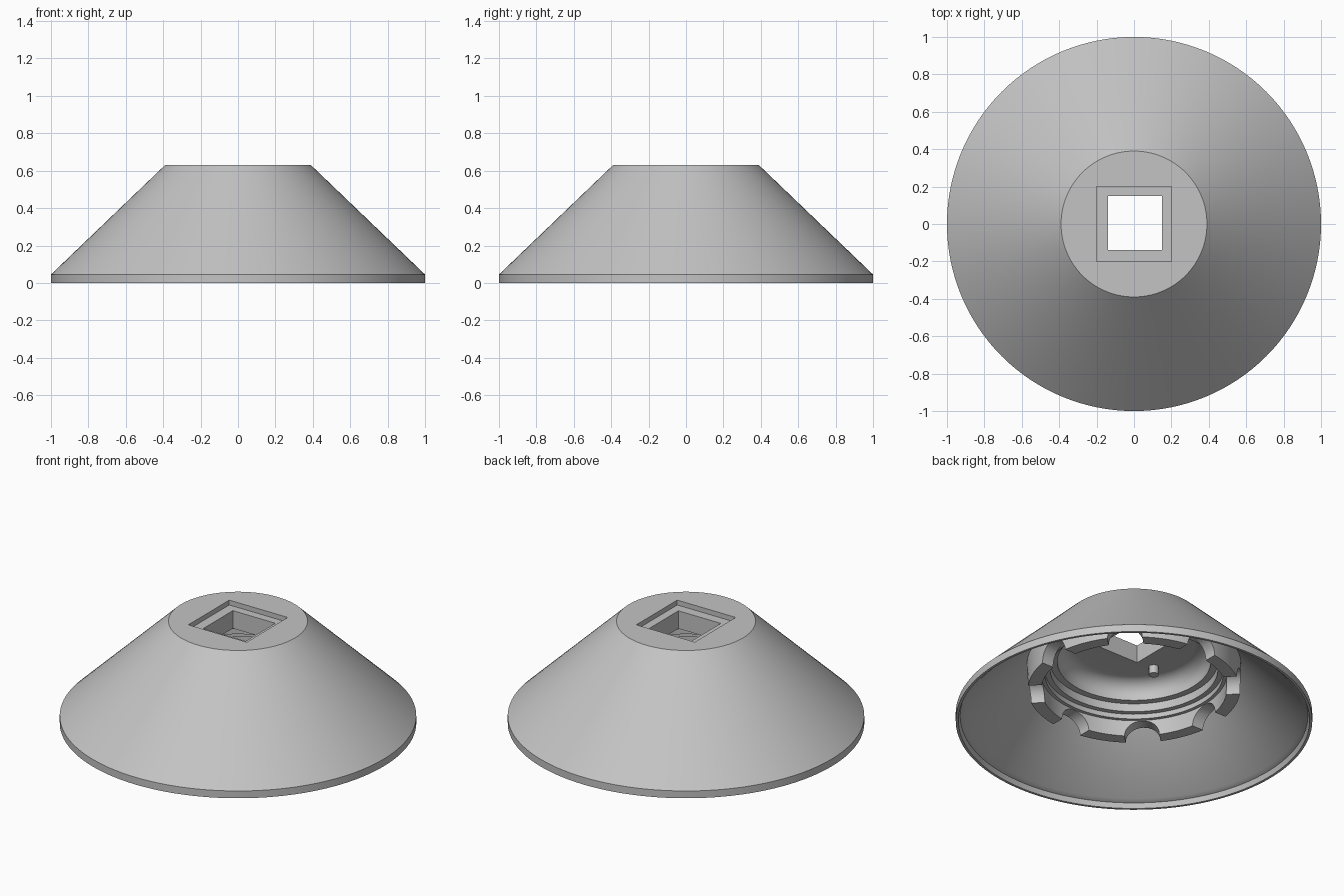
import bpy, bmesh, math
from mathutils import Matrix, Vector

cube = bpy.data.objects.get("Cube")
if cube:
    bpy.data.objects.remove(cube, do_unlink=True)

grey = bpy.data.materials.new("light grey")
grey.use_nodes = True
grey.diffuse_color = (0.55, 0.55, 0.55, 1)
grey.node_tree.nodes["Principled BSDF"].inputs["Base Color"].default_value = grey.diffuse_color


def add_object(name, bm):
    bmesh.ops.recalc_face_normals(bm, faces=bm.faces)
    mesh = bpy.data.meshes.new(name)
    bm.to_mesh(mesh)
    bm.free()
    mesh.materials.append(grey)
    obj = bpy.data.objects.new(name, mesh)
    bpy.context.collection.objects.link(obj)
    return obj


def lathe(name, profile, steps=128):
    bm = bmesh.new()
    verts = [bm.verts.new((r, 0, z)) for r, z in profile]
    edges = [bm.edges.new(pair) for pair in zip(verts, verts[1:])]
    bmesh.ops.spin(bm, geom=verts + edges, cent=(0, 0, 0), axis=(0, 0, 1),
                   angle=math.tau, steps=steps, use_duplicate=False)
    bmesh.ops.remove_doubles(bm, verts=bm.verts, dist=0.0005)
    return add_object(name, bm)


def box_cutter(name, side, low, high, centre):
    bm = bmesh.new()
    place = Matrix.Translation((centre, centre, (low + high) / 2))
    bmesh.ops.create_cube(bm, size=1, matrix=place @ Matrix.Diagonal((side, side, high - low, 1)))
    return add_object(name, bm)


def notch_cutter(angle):
    bm = bmesh.new()
    place = (Matrix.Rotation(angle, 4, 'Z') @ Matrix.Translation((0.55, 0, 0.2))
             @ Matrix.Rotation(math.pi / 2, 4, 'Y'))
    bmesh.ops.create_cone(bm, cap_ends=True, segments=32, radius1=0.098, radius2=0.098,
                          depth=0.2, matrix=place)
    return add_object("notch_cutter", bm)


def smooth(obj):
    bpy.ops.object.select_all(action='DESELECT')
    obj.select_set(True)
    bpy.context.view_layer.objects.active = obj
    bpy.ops.object.shade_smooth_by_angle(angle=math.radians(30))


# Hollow cone shell, with the hanging collar and the coved ceiling in one profile
outside = [(0, 0.63), (0.39, 0.63), (1, 0.045), (1, 0)]
rim = [(0.985, 0), (0.975, 0.03), (0.945, 0.04)]
collar = [(0.6, 0.368), (0.595, 0.2), (0.52, 0.2), (0.52, 0.3), (0.5, 0.3),
          (0.5, 0.33), (0.47, 0.33), (0.47, 0.38), (0.43, 0.38)]
cove = [(0.34 + 0.09 * math.cos(t), 0.4 + 0.09 * math.sin(t))
        for t in (math.pi / 2 * i / 8 for i in range(9))]
shell = lathe("cone_shell", outside + rim + collar + cove + [(0, 0.49)])

# Square recess, square through hole and arched collar notches
cutters = [box_cutter("recess_cutter", 0.4, 0.6, 0.8, 0),
           box_cutter("hole_cutter", 0.29, 0.4, 0.7, 0.005)]
cutters += [notch_cutter(math.tau * i / 8) for i in range(8)]
for cutter in cutters:
    cut = shell.modifiers.new(cutter.name, 'BOOLEAN')
    cut.operation = 'DIFFERENCE'
    cut.solver = 'EXACT'
    cut.object = cutter

# Bake the cuts and drop the cutters
depsgraph = bpy.context.evaluated_depsgraph_get()
baked = bpy.data.meshes.new_from_object(shell.evaluated_get(depsgraph))
shell.modifiers.clear()
shell.data = baked
for cutter in cutters:
    bpy.data.objects.remove(cutter, do_unlink=True)
smooth(shell)

# Small locating peg under the ceiling
peg = lathe("locating_peg", [(0, 0.5), (0.028, 0.5), (0.028, 0.44), (0, 0.44)], 24)
peg.data.transform(Matrix.Translation(Vector((-0.245, -0.12, 0))))
smooth(peg)
